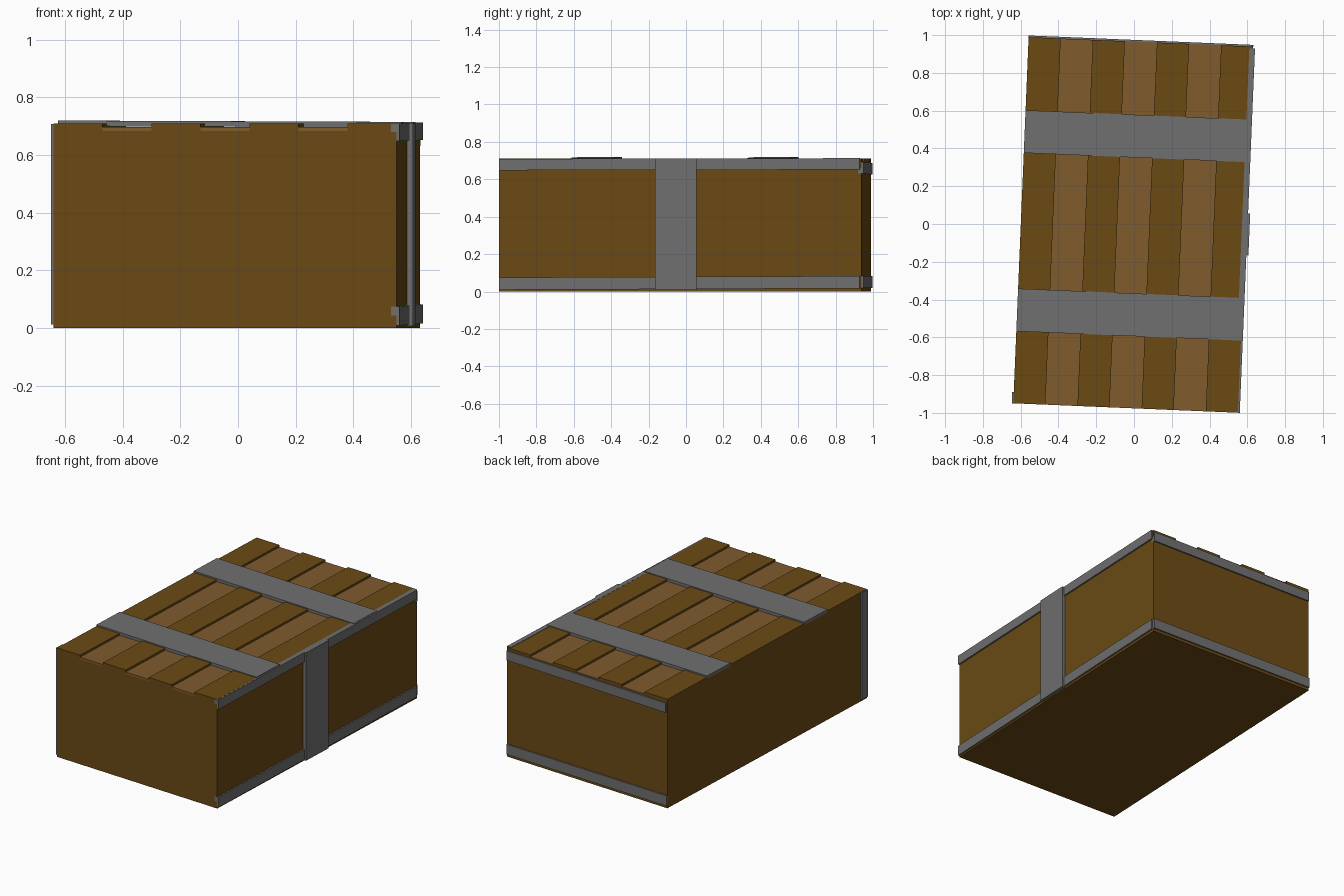
import bpy, bmesh
from math import radians
from mathutils import Matrix, Vector

if "Cube" in bpy.data.objects:
    bpy.data.objects.remove(bpy.data.objects["Cube"])

# The whole crate sits slightly turned on the floor
PLACE = Matrix.Translation((-0.004, -0.005, 0)) @ Matrix.Rotation(radians(-2.4), 4, 'Z')
W, L, H = 0.595, 0.97, 0.71      # half width, half length, height
STEP = 0.013                     # how far the pale planks are sunk


def material(name, rgb):
    m = bpy.data.materials.new(name)
    m.diffuse_color = (*rgb, 1)
    m.use_nodes = True
    m.node_tree.nodes["Principled BSDF"].inputs["Base Color"].default_value = m.diffuse_color
    return m


DARK = material("dark_wood", (0.145, 0.068, 0.007))
PALE = material("pale_wood", (0.215, 0.105, 0.027))
GREY = material("grey_metal", (0.16, 0.16, 0.16))


def box(name, lo, hi, mat, tilt=0.0, axis='X'):
    """Box between two corners, optionally tilted about its centre."""
    lo, hi = Vector(lo), Vector(hi)
    bm = bmesh.new()
    bmesh.ops.create_cube(bm, size=1)
    bm.transform(PLACE @ Matrix.Translation((lo + hi) / 2)
                 @ Matrix.Rotation(tilt, 4, axis)
                 @ Matrix.Diagonal((*(hi - lo), 1)))
    mesh = bpy.data.meshes.new(name)
    bm.to_mesh(mesh)
    bm.free()
    mesh.materials.append(mat)
    ob = bpy.data.objects.new(name, mesh)
    bpy.context.collection.objects.link(ob)
    return ob


# Crate body up to the underside of the lid planks
base = H - 2 * STEP
box("crate_body", (-W, -L, 0), (W, L, base), DARK)

# Seven lid planks, every second one paler and lower
pw = 2 * W / 7
for i in range(7):
    x = -W + i * pw
    sunk = i % 2
    box(f"lid_plank_{i + 1}", (x, -L, base), (x + pw, L, H - STEP * sunk),
        PALE if sunk else DARK)

# Two straps across the lid, dipping a little to the right
for name, y in (("front_lid_strap", -0.475), ("back_lid_strap", 0.47)):
    box(name, (-W, y - 0.113, 0.698), (W, y + 0.113, 0.717), GREY, 0.004, 'Y')

# Right side rails and the upright strap between them
box("right_lower_rail", (W - 0.02, -L, 0.013), (W + 0.010, L - 0.01, 0.079), GREY, 0.004)
box("right_upper_rail", (W - 0.02, -L, 0.650), (W + 0.010, L - 0.01, 0.711), GREY, 0.002)
box("right_upright_strap", (W - 0.02, -0.135, 0.008), (W + 0.021, 0.086, 0.711), GREY)

# Back rails
box("back_lower_rail", (-W, L - 0.02, 0.018), (W, L + 0.009, 0.084), GREY)
box("back_upper_rail", (-W + 0.005, L - 0.02, 0.628), (W, L + 0.009, 0.690), GREY, -0.006, 'Y')

# Corner post on the left side, at the front
box("left_corner_post", (-W - 0.008, -L, 0.012), (-W + 0.02, -L + 0.06, 0.708), GREY)
